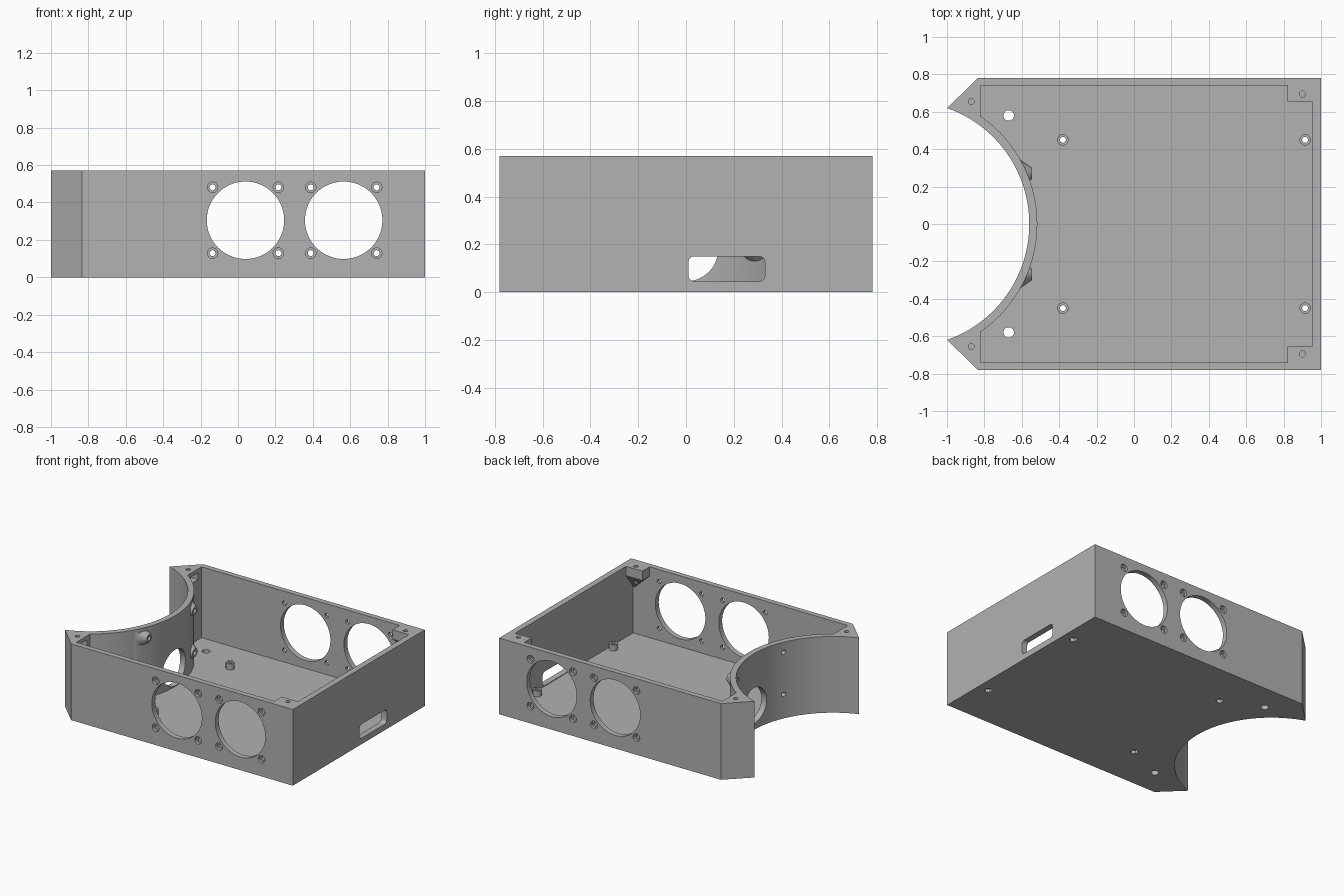
import bpy, bmesh
from math import sin, cos, radians, pi
from mathutils import Matrix, Vector

cube = bpy.data.objects.get("Cube")
if cube:
    bpy.data.objects.remove(cube, do_unlink=True)

H, FLOOR = 0.57, 0.04            # overall height, floor thickness
ARC_X, ARC_R, WALL_R = -1.217, 0.657, 0.70

grey = bpy.data.materials.new("plastic_grey")
grey.use_nodes = True
grey.diffuse_color = (0.445, 0.445, 0.445, 1)
grey.node_tree.nodes["Principled BSDF"].inputs["Base Color"].default_value = grey.diffuse_color


def prism(bm, pts, z0, z1):
    """Extrude a flat outline from z0 to z1."""
    low = [bm.verts.new((x, y, z0)) for x, y in pts]
    high = [bm.verts.new((x, y, z1)) for x, y in pts]
    bm.faces.new(low[::-1])
    bm.faces.new(high)
    n = len(pts)
    for i in range(n):
        j = (i + 1) % n
        bm.faces.new((low[i], low[j], high[j], high[i]))


def rod(bm, a, b, r0, r1=None, seg=24):
    """Cylinder or cone between two points."""
    a, b = Vector(a), Vector(b)
    d = b - a
    m = Matrix.Translation((a + b) / 2) @ d.to_track_quat('Z', 'Y').to_matrix().to_4x4()
    bmesh.ops.create_cone(bm, cap_ends=True, segments=seg, radius1=r0,
                          radius2=r0 if r1 is None else r1, depth=d.length, matrix=m)


def box(bm, x0, x1, y0, y1, z0, z1):
    prism(bm, [(x0, y0), (x1, y0), (x1, y1), (x0, y1)], z0, z1)


def hull(bm, pts):
    verts = [bm.verts.new(p) for p in pts]
    bmesh.ops.convex_hull(bm, input=verts)


def make(name, bm):
    bmesh.ops.recalc_face_normals(bm, faces=bm.faces[:])
    me = bpy.data.meshes.new(name)
    bm.to_mesh(me)
    bm.free()
    me.materials.append(grey)
    ob = bpy.data.objects.new(name, me)
    bpy.context.scene.collection.objects.link(ob)
    return ob


def cut(target, cutter):
    """Subtract the cutter, apply the result and remove the cutter."""
    cutter.hide_render = True
    mod = target.modifiers.new("cut", 'BOOLEAN')
    mod.operation, mod.solver, mod.object = 'DIFFERENCE', 'EXACT', cutter
    mod.use_self = True
    dg = bpy.context.evaluated_depsgraph_get()
    me = bpy.data.meshes.new_from_object(target.evaluated_get(dg))
    target.modifiers.clear()
    target.data = me
    bpy.data.objects.remove(cutter, do_unlink=True)


# Outer block with chamfered left corners
bm = bmesh.new()
prism(bm, [(1, -0.78), (1, 0.78), (-0.835, 0.78), (-1.05, 0.57),
           (-1.05, -0.57), (-0.835, -0.78)], 0, H)
case = make("enclosure_shell", bm)

# Cavity outline with its curved left wall
arc = [radians(-55.4 + 110.8 * i / 40) for i in range(41)]
outline = [(0.955, 0.74), (-0.82, 0.74)]
outline += [(ARC_X + WALL_R * cos(t), WALL_R * sin(t)) for t in reversed(arc)]
outline += [(-0.82, -0.74), (0.955, -0.74)]
bm = bmesh.new()
prism(bm, outline, FLOOR, 0.7)
cavity = make("cavity", bm)

# Solid features left standing inside the cavity
bm = bmesh.new()
for s in (-1, 1):
    for x in (-0.38, 0.915):                      # board standoffs
        rod(bm, (x, s * 0.45, 0.01), (x, s * 0.45, 0.085), 0.03)
    for z in (0.18, 0.495):                       # conical screw bosses
        rod(bm, (-0.68, s * 0.27, z), (-0.545, s * 0.27, z), 0.123, 0.03, 32)
    # tapered corner screw block
    hull(bm, [(x, s * y, z) for x in (0.82, 0.97) for y in (0.655, 0.76)
              for z in (0.50, 0.8)] + [(0.97, s * 0.76, 0.36)])
cut(cavity, make("inner_features", bm))
cut(case, cavity)

# Round recess through the left side
bm = bmesh.new()
rod(bm, (ARC_X, 0, -0.2), (ARC_X, 0, 0.8), ARC_R, seg=128)
cut(case, make("side_recess", bm))

# Large round openings, screw holes and cable openings
FANS = [(0.04, 0.305), (0.565, 0.305)]
SCREWS = [(x + i * 0.176, z + j * 0.176) for x, z in FANS for i in (-1, 1) for j in (-1, 1)]
bm = bmesh.new()
for x, z in FANS:
    rod(bm, (x, -1, z), (x, 1, z), 0.207, seg=64)
for x, z in SCREWS:
    rod(bm, (x, -1, z), (x, 1, z), 0.016, seg=16)
for s in (-1, 1):
    for x in (-0.38, 0.915):
        rod(bm, (x, s * 0.45, -0.1), (x, s * 0.45, 0.2), 0.016, seg=16)
    rod(bm, (-0.67, s * 0.58, -0.1), (-0.67, s * 0.58, 0.2), 0.028)
    rod(bm, (-0.87, s * 0.655, 0.42), (-0.87, s * 0.655, 0.7), 0.016, seg=16)
    rod(bm, (0.9, s * 0.695, 0.38), (0.9, s * 0.695, 0.7), 0.016, seg=16)
    for z in (0.18, 0.495):
        rod(bm, (-0.8, s * 0.27, z), (-0.5, s * 0.27, z), 0.016, seg=16)
rod(bm, (-0.75, 0, 0.18), (-0.4, 0, 0.18), 0.135, seg=48)
cut(case, make("through_holes", bm))

# Counterbores, nut slots and the rounded port slot
bm = bmesh.new()
for x, z in SCREWS:
    for s in (-1, 1):
        rod(bm, (x, s * 0.76, z), (x, s * 0.9, z), 0.028)
for s in (-1, 1):
    for x in (-0.38, 0.915):
        rod(bm, (x, s * 0.45, -0.1), (x, s * 0.45, 0.025), 0.028, seg=6)
    box(bm, -0.89, -0.80, *sorted((s * 0.615, s * 0.70)), 0.49, 0.54)
corners = [(0.305, 0.125, 0), (0.035, 0.125, 90), (0.035, 0.07, 180), (0.305, 0.07, 270)]
ring = [(y + 0.025 * cos(radians(a + k * 15)), z + 0.025 * sin(radians(a + k * 15)))
        for y, z, a in corners for k in range(7)]
hull(bm, [(x, y, z) for x in (0.9501, 1.1) for y, z in ring])
cut(case, make("recesses", bm))

# Smooth round walls, crisp corners
bpy.ops.object.select_all(action='DESELECT')
case.select_set(True)
bpy.context.view_layer.objects.active = case
bpy.ops.object.shade_smooth_by_angle(angle=radians(30))
